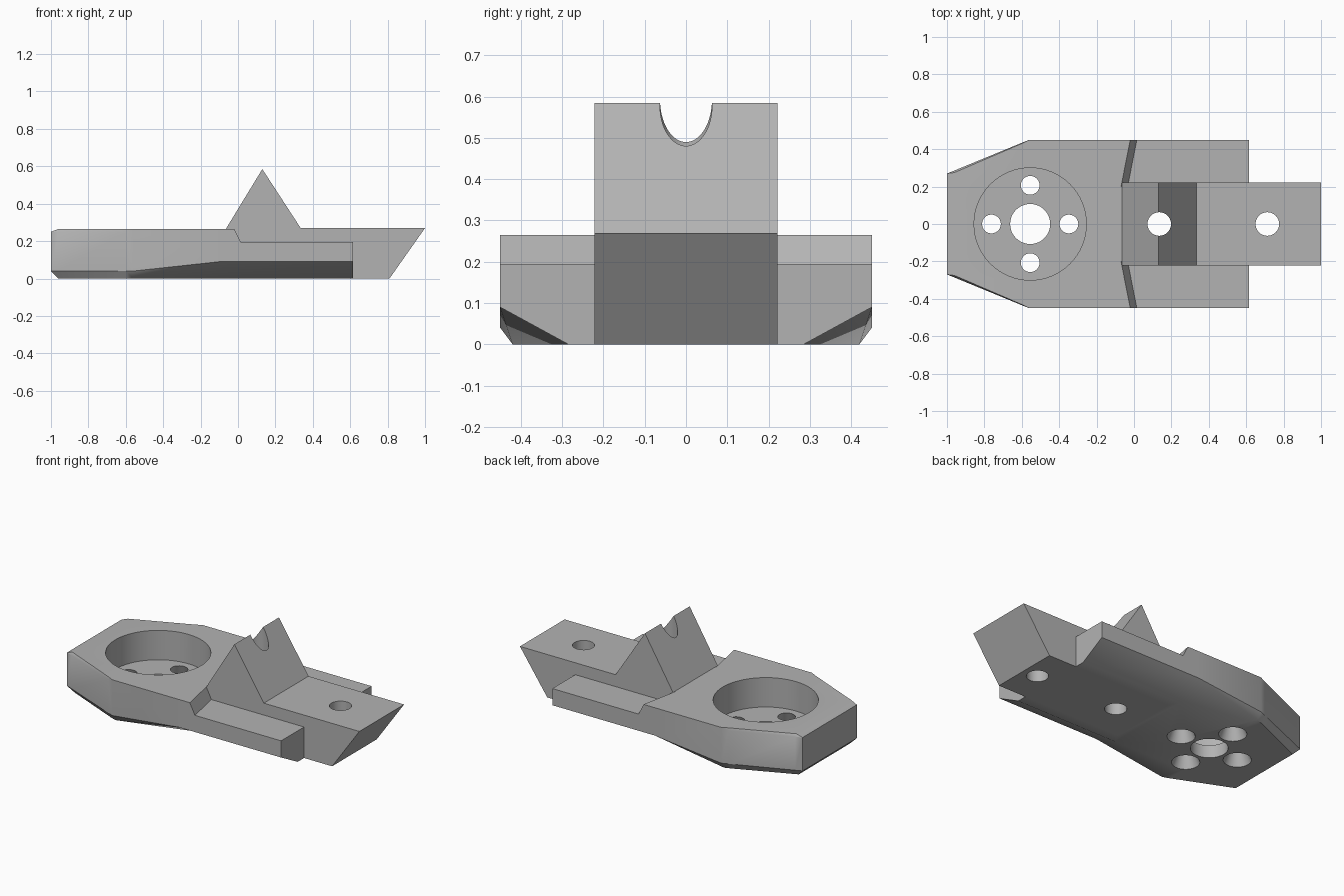
import bpy, bmesh, math
from mathutils import Matrix

if "Cube" in bpy.data.objects:
    bpy.data.objects.remove(bpy.data.objects["Cube"])

grey = bpy.data.materials.new("plain_grey")
grey.diffuse_color = (0.45, 0.45, 0.45, 1)
grey.use_nodes = True
grey.node_tree.nodes["Principled BSDF"].inputs["Base Color"].default_value = grey.diffuse_color


def loft(name, rings):
    """Closed solid through rings with equal point counts."""
    bm = bmesh.new()
    rows = [[bm.verts.new(p) for p in ring] for ring in rings]
    n = len(rows[0])
    for a, b in zip(rows, rows[1:]):
        for i in range(n):
            j = (i + 1) % n
            bm.faces.new((a[i], a[j], b[j], b[i]))
    bm.faces.new(rows[0])
    bm.faces.new(rows[-1])
    bmesh.ops.remove_doubles(bm, verts=bm.verts, dist=1e-5)
    bmesh.ops.triangulate(bm, faces=bm.faces)
    bmesh.ops.recalc_face_normals(bm, faces=bm.faces)
    return finish(name, bm)


def finish(name, bm):
    mesh = bpy.data.meshes.new(name)
    bm.to_mesh(mesh)
    bm.free()
    mesh.materials.append(grey)
    ob = bpy.data.objects.new(name, mesh)
    bpy.context.collection.objects.link(ob)
    return ob


def rod(x, y, z, r1, r2, depth, along_y=False):
    """Round cutter, upright or lying across the model."""
    bm = bmesh.new()
    bmesh.ops.create_cone(bm, cap_ends=True, segments=64, radius1=r1, radius2=r2, depth=depth)
    m = Matrix.Translation((x, y, z))
    if along_y:
        m = m @ Matrix.Rotation(math.pi / 2, 4, 'X')
    bm.transform(m)
    return finish("cutter", bm)


def combine(ob, other, operation):
    mod = ob.modifiers.new(operation.lower(), 'BOOLEAN')
    mod.operation, mod.object, mod.solver = operation, other, 'EXACT'
    bpy.context.view_layer.objects.active = ob
    bpy.ops.object.modifier_apply(modifier=mod.name)
    bpy.data.objects.remove(other)


# Base plate: half sections (y, z) from underside to top, along x
sections = [
    (-1.0, [(.27, .04), (.27, .04), (.27, .25), (.27, .25)]),
    (-.96, [(.25, 0), (.286, .04), (.286, .25), (.275, .265)]),
    (-.60, [(.405, 0), (.434, .04), (.434, .25), (.43, .265)]),
    (-.56, [(.42, 0), (.45, .04), (.45, .265), (.45, .265)]),
    (-.10, [(.285, 0), (.45, .09), (.45, .265), (.45, .265)]),
    (.615, [(.285, 0), (.45, .09), (.45, .265), (.45, .265)]),
]
rings = [[(x, y, z) for y, z in half] + [(x, -y, z) for y, z in reversed(half)]
         for x, half in sections]
body = loft("base_body", rings)

# Lowered side shelves with a slanted front wall
for side in (1, -1):
    shelf = [[(.7, side * y, .195), (-.03 + dx, side * y, .195),
              (-.083 + dx, side * y, .3), (.7, side * y, .3)]
             for y, dx in ((.2, -.004), (.5, .055))]
    combine(body, loft("cutter", shelf), 'DIFFERENCE')

# Central bar with the triangular ridge and raked tail
profile = [(-.065, 0), (-.065, .265), (.13, .585), (.335, .27), (1, .27), (.81, 0)]
bar = loft("centre_bar", [[(x, y, z) for x, z in profile] for y in (-.222, .222)])
combine(body, bar, 'UNION')

# Round pocket, centre bore and four flared screw holes
cx = -.555
combine(body, rod(cx, 0, .28, .3, .3, .4), 'DIFFERENCE')
combine(body, rod(cx, 0, .1, .107, .107, .4), 'DIFFERENCE')
for k in range(4):
    a = k * math.pi / 2
    combine(body, rod(cx + .207 * math.cos(a), .207 * math.sin(a), .04, .0875, .0425, .12), 'DIFFERENCE')

# Cross holes through the bar
combine(body, rod(.135, 0, .33, .063, .063, 1), 'DIFFERENCE')
combine(body, rod(.713, 0, .105, .063, .063, 1), 'DIFFERENCE')

bpy.ops.object.select_all(action='DESELECT')
body.select_set(True)
bpy.context.view_layer.objects.active = body
bpy.ops.object.shade_smooth_by_angle(angle=math.radians(30))
